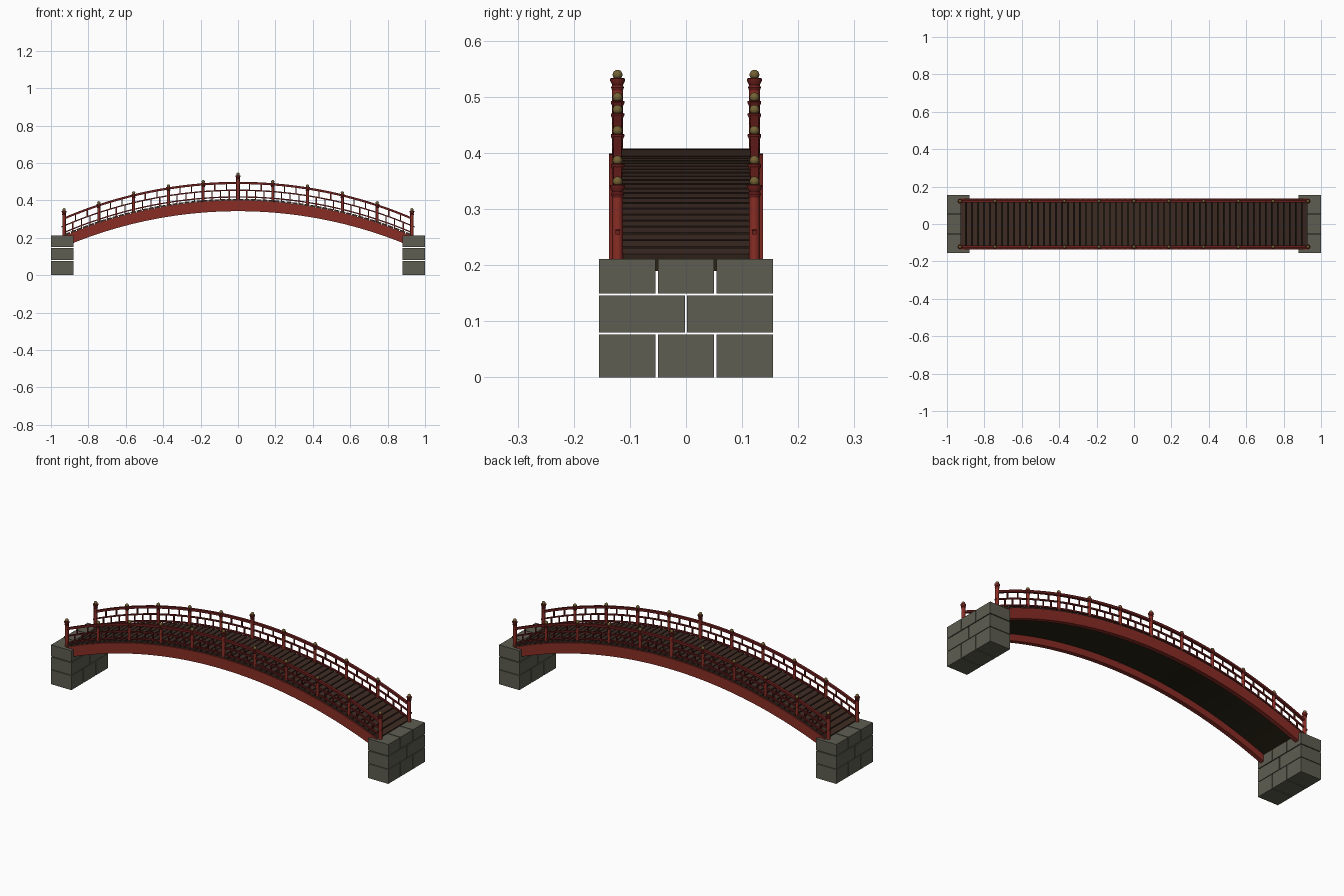
import bpy, bmesh, math
from mathutils import Matrix, Vector

if "Cube" in bpy.data.objects:
    bpy.data.objects.remove(bpy.data.objects["Cube"], do_unlink=True)

R = 2.37          # radius of the arch
END = 0.93        # half span of the walkway
SIDE = 0.122      # railing offset from the middle
BAY = END / 5     # post spacing


def material(name, color):
    m = bpy.data.materials.new(name)
    m.use_nodes = True
    m.diffuse_color = (*color, 1)
    bsdf = m.node_tree.nodes["Principled BSDF"]
    bsdf.inputs["Base Color"].default_value = (*color, 1)
    bsdf.inputs["Roughness"].default_value = 0.8
    return m


RED = material("red paint", (0.25, 0.026, 0.018))
DARK_RED = material("dark red paint", (0.15, 0.014, 0.012))
WOOD = material("dark brown wood", (0.047, 0.024, 0.017))
UNDER = material("blackened wood", (0.02, 0.016, 0.007))
STONE = material("grey stone", (0.11, 0.11, 0.083))
GOLD = material("aged gold", (0.17, 0.12, 0.035))


def arc(x):
    """Height of the arch at x, relative to its crown."""
    return math.sqrt(R * R - x * x) - R


def finish(name, bm, mat, smooth=False):
    bmesh.ops.recalc_face_normals(bm, faces=bm.faces)
    mesh = bpy.data.meshes.new(name)
    bm.to_mesh(mesh)
    bm.free()
    mesh.materials.append(mat)
    obj = bpy.data.objects.new(name, mesh)
    bpy.context.collection.objects.link(obj)
    if smooth:
        bpy.ops.object.select_all(action='DESELECT')
        obj.select_set(True)
        bpy.context.view_layer.objects.active = obj
        bpy.ops.object.shade_smooth_by_angle(angle=math.radians(40))
    return obj


def box(bm, center, size, tilt=0):
    mat = (Matrix.Translation(center) @ Matrix.Rotation(tilt, 4, 'Y')
           @ Matrix.Diagonal((*size, 1)))
    bmesh.ops.create_cube(bm, size=1, matrix=mat)


def arch_bar(bm, y0, y1, z0, z1, half, steps=60):
    """Sweep a rectangle along the arch."""
    rings = []
    for i in range(steps + 1):
        x = half * (2 * i / steps - 1)
        rings.append([bm.verts.new((x, y, z + arc(x)))
                      for y, z in ((y0, z0), (y1, z0), (y1, z1), (y0, z1))])
    for a, b in zip(rings, rings[1:]):
        for k in range(4):
            n = (k + 1) % 4
            bm.faces.new((a[k], a[n], b[n], b[k]))
    bm.faces.new(rings[0])
    bm.faces.new(rings[-1])


def lathe(bm, x, y, profile, sides=12):
    """Turn a (radius, height) profile around a vertical axis."""
    rings = []
    for r, z in profile:
        rings.append([bm.verts.new((x + r * math.cos(t), y + r * math.sin(t), z))
                      for t in (2 * math.pi * k / sides for k in range(sides))])
    for a, b in zip(rings, rings[1:]):
        for k in range(sides):
            n = (k + 1) % sides
            bm.faces.new((a[k], a[n], b[n], b[k]))
    bm.faces.new(rings[0])
    bm.faces.new(rings[-1])


# Stone abutments: three courses of blocks with open joints
for side, label in ((1, "left"), (-1, "right")):
    bm = bmesh.new()
    for z0, z1, count in ((0, 0.077, 3), (0.08, 0.146, 2), (0.15, 0.211, 3)):
        width = 0.314 / count
        for i in range(count):
            y = -0.157 + width * (i + 0.5)
            box(bm, (side * 0.94, y, (z0 + z1) / 2), (0.12, width - 0.004, z1 - z0))
    finish(label + "_abutment", bm, STONE)

# Deck: dark base with separate cross planks
bm = bmesh.new()
arch_bar(bm, -0.115, 0.115, 0.378, 0.398, END - 0.005)
finish("deck_base", bm, UNDER)

bm = bmesh.new()
planks = 58
pitch = 2 * (END - 0.003) / planks
for i in range(planks):
    x = pitch * (i + 0.5 - planks / 2)
    tilt = math.asin(x / R)
    box(bm, (x, 0, 0.400 + arc(x)),
        ((pitch - 0.005) / math.cos(tilt), 0.262, 0.016), tilt)
finish("deck_planks", bm, WOOD)

for s, label in ((-1, "front"), (1, "back")):
    # Curved side beam
    bm = bmesh.new()
    arch_bar(bm, s * 0.114, s * 0.137, 0.342, 0.399, END - 0.004)
    finish(label + "_beam", bm, RED)

    # Curved rails
    for part, z, thick, wide in (("hand_rail", 0.493, 0.012, 0.014),
                                 ("middle_rail", 0.454, 0.007, 0.008),
                                 ("bottom_rail", 0.418, 0.007, 0.009)):
        bm = bmesh.new()
        y = s * SIDE
        arch_bar(bm, y - wide / 2, y + wide / 2, z - thick / 2, z + thick / 2,
                 END + (0.013 if part == "middle_rail" else 0))
        finish(label + "_" + part, bm, DARK_RED)

    # Staggered balusters in each bay
    bm = bmesh.new()
    for bay in range(10):
        for count, z0, z1 in ((2, 0.454, 0.49), (3, 0.404, 0.454)):
            for k in range(count):
                x = (bay - 5 + (k + 1) / (count + 1)) * BAY
                box(bm, (x, s * SIDE, (z0 + z1) / 2 + arc(x)),
                    (0.006, 0.006, z1 - z0))
    finish(label + "_balusters", bm, DARK_RED)

    # Posts with flared collars and round caps, taller at the crown and ends
    posts, collars, caps = bmesh.new(), bmesh.new(), bmesh.new()
    for i in range(-5, 6):
        x, y = i * BAY, s * SIDE
        top = arc(x) + (0.533 if i in (-5, 0, 5) else 0.500)
        r = 0.0095 if i in (-5, 0, 5) else 0.008
        lathe(posts, x, y, [(r, 0.37 + arc(x)), (r, top - 0.016)])
        lathe(collars, x, y, [(r, top - 0.022), (r + 0.002, top - 0.016),
                              (r, top - 0.012), (r + 0.004, top - 0.004),
                              (r + 0.004, top), (0.005, top + 0.001)])
        bmesh.ops.create_uvsphere(caps, u_segments=12, v_segments=8, radius=0.0088,
                                  matrix=Matrix.Translation(Vector((x, y, top + 0.0065))))
    finish(label + "_posts", posts, RED, True)
    finish(label + "_post_collars", collars, DARK_RED, True)
    finish(label + "_post_caps", caps, GOLD, True)
